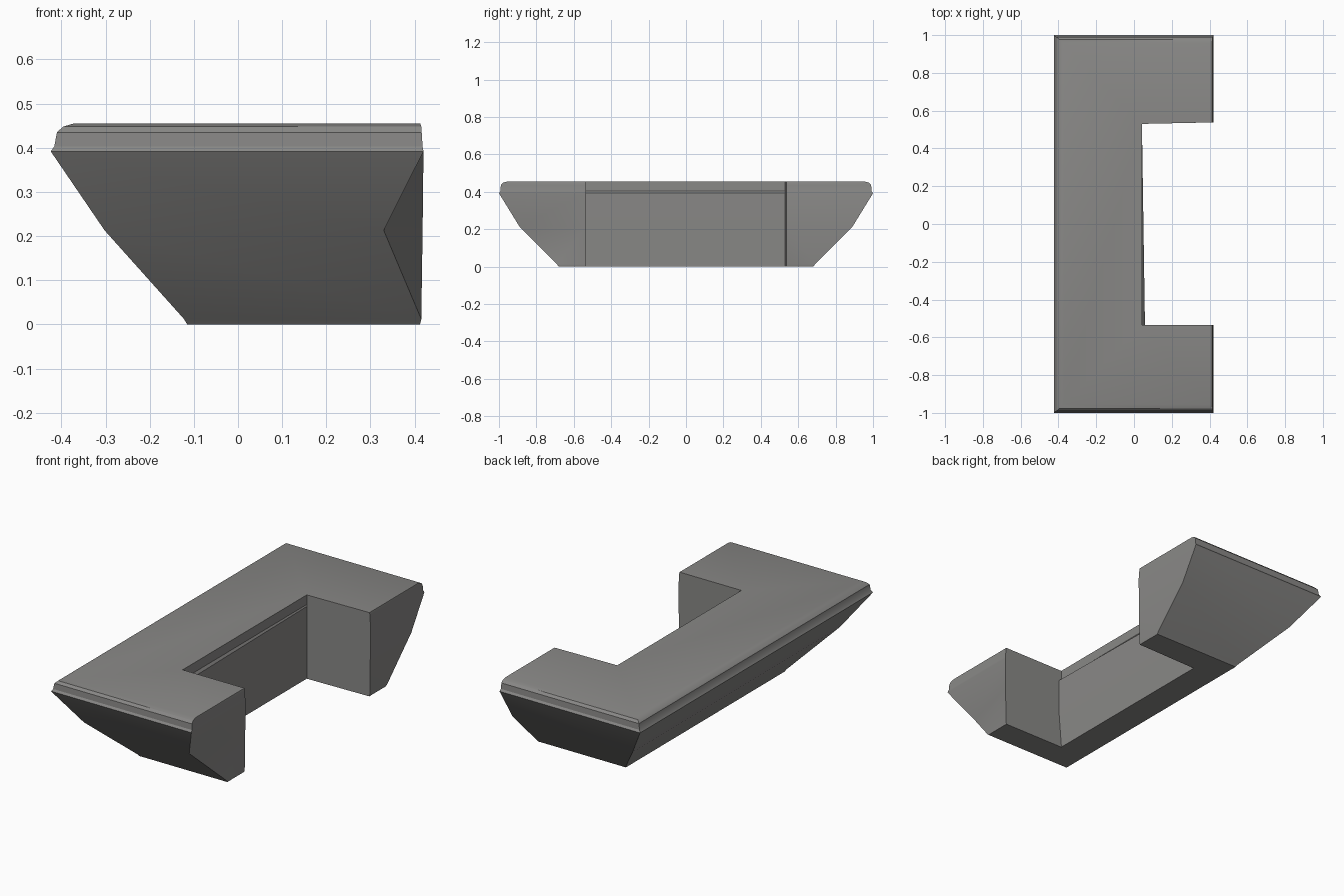
import bpy, bmesh

if "Cube" in bpy.data.objects:
    bpy.data.objects.remove(bpy.data.objects["Cube"])

stone = bpy.data.materials.new("warm grey stone")
stone.diffuse_color = (0.25, 0.247, 0.24, 1)
stone.use_nodes = True
stone.node_tree.nodes["Principled BSDF"].inputs["Base Color"].default_value = stone.diffuse_color

# Section of the counter: height, outer left x, outer half width y, open end x
LEVELS = [
    (0.0, -0.115, 0.68, 0.412),
    (0.012, -0.122, 0.69, 0.415),
    (0.213, -0.302, 0.89, 0.418),
    (0.392, -0.424, 1.0, 0.420),
    (0.403, -0.416, 0.992, 0.418),
    (0.435, -0.410, 0.99, 0.416),
    (0.448, -0.396, 0.978, 0.415),
    (0.455, -0.372, 0.955, 0.413),
]


def outline(z, xl, y, xr):
    """C-shaped plan outline, open towards +x."""
    chipped = 0.33 if 0.1 < z < 0.3 else xr      # chipped front corner
    inner = 0.058 if 0.1 < z < 0.395 else 0.042  # slightly worn inner wall
    return [(chipped, -y), (xl, -y), (xl, y), (xr, y),
            (xr, 0.538), (0.042, 0.53), (inner, -0.535), (xr, -0.535)]


# Body lofted through the levels
bm = bmesh.new()
rings = [[bm.verts.new((x, y, lv[0])) for x, y in outline(*lv)] for lv in LEVELS]
for low, high in zip(rings, rings[1:]):
    for i in range(8):
        j = (i + 1) % 8
        if i in (3, 7):
            continue  # open ends are capped below
        bm.faces.new((low[i], low[j], high[j], high[i]))

# Flat ends of both arms
for a, b in ((3, 4), (0, 7)):
    for low, high in zip(rings, rings[1:]):
        bm.faces.new((low[a], low[b], high[b], high[a]))

# Top and underside: two arms and a back
for ring in (rings[0], rings[-1]):
    for ids in ((0, 1, 6, 7), (1, 2, 5, 6), (2, 3, 4, 5)):
        bm.faces.new([ring[i] for i in ids])

bmesh.ops.recalc_face_normals(bm, faces=bm.faces[:])
mesh = bpy.data.meshes.new("stone_block")
bm.to_mesh(mesh)
bm.free()
mesh.materials.append(stone)
block = bpy.data.objects.new("stone_block", mesh)
bpy.context.collection.objects.link(block)

# Smooth the rounded top rim only
bpy.context.view_layer.objects.active = block
block.select_set(True)
bpy.ops.object.shade_smooth_by_angle(angle=0.5)
